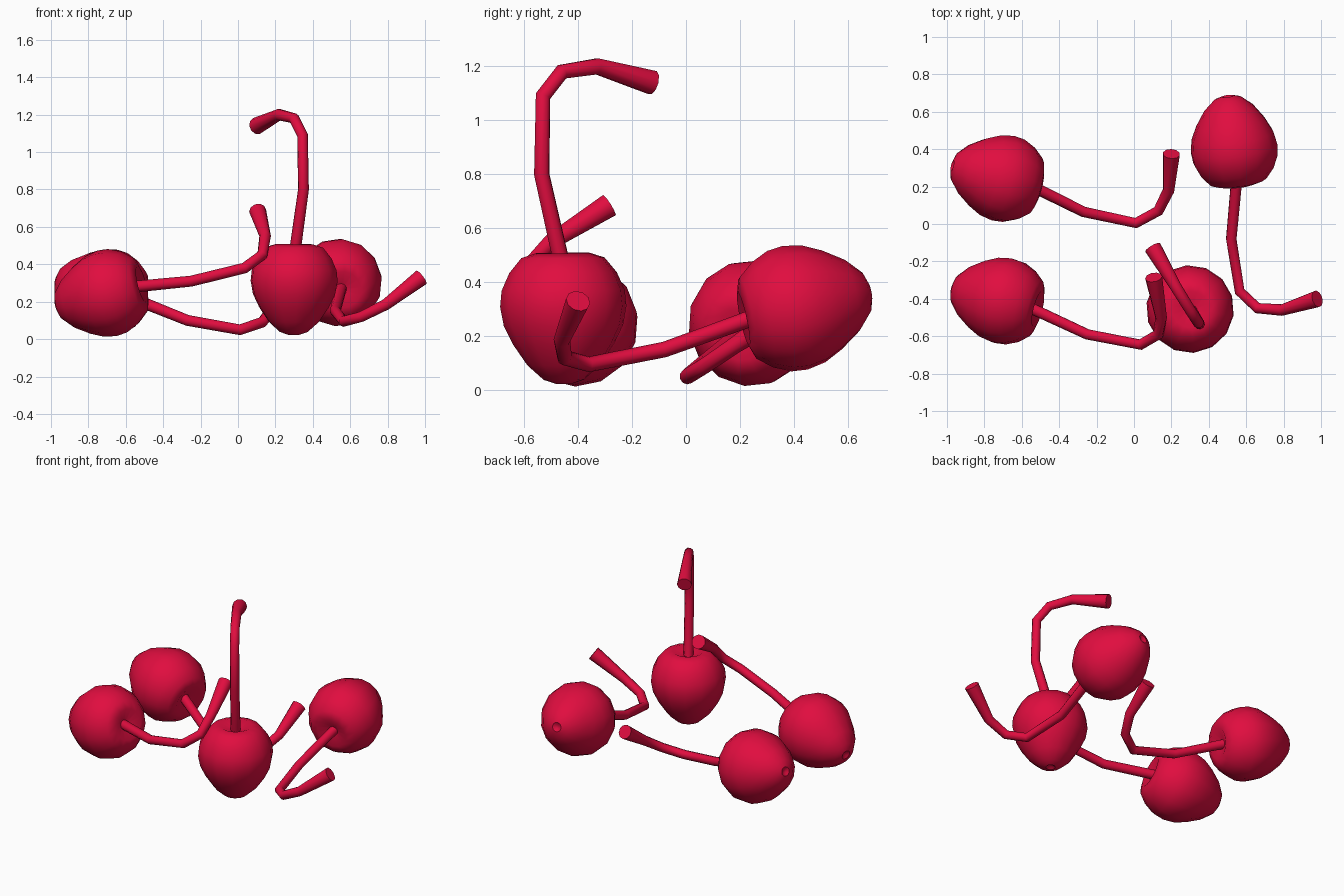
import bpy, bmesh, math
from mathutils import Vector

if "Cube" in bpy.data.objects:
    bpy.data.objects.remove(bpy.data.objects["Cube"])

red = bpy.data.materials.new("cherry red")
red.diffuse_color = (0.75, 0.004, 0.05, 1)
red.use_nodes = True
red.node_tree.nodes["Principled BSDF"].inputs["Base Color"].default_value = red.diffuse_color

# fruit outline: (radius, height from the widest ring), dimpled at both ends
PROFILE = [(0.03, 0.165), (0.10, 0.198), (0.155, 0.18), (0.20, 0.125), (0.229, 0.06),
           (0.235, 0.0), (0.222, -0.07), (0.188, -0.14), (0.135, -0.218),
           (0.075, -0.272), (0.03, -0.287), (0.012, -0.275)]
STEM_RADII = [0.031, 0.029, 0.029, 0.029, 0.031, 0.046]

# each cherry: centre of widest ring, then stem points after the fruit
CHERRIES = {
    "back_left": ((-0.70, 0.245, 0.25), [(-0.27, 0.065, 0.10), (0.01, 0.005, 0.05),
                  (0.13, 0.07, 0.09), (0.185, 0.18, 0.165), (0.20, 0.375, 0.295)]),
    "front_left": ((-0.70, -0.41, 0.245), [(-0.25, -0.59, 0.31), (0.035, -0.645, 0.38),
                   (0.13, -0.59, 0.45), (0.145, -0.50, 0.55), (0.105, -0.285, 0.685)]),
    "upright": ((0.30, -0.455, 0.31), [(0.35, -0.535, 0.80), (0.345, -0.53, 1.09),
                (0.30, -0.46, 1.18), (0.22, -0.33, 1.20), (0.10, -0.125, 1.14)]),
    "back_right": ((0.535, 0.405, 0.305), [(0.52, -0.08, 0.15), (0.565, -0.36, 0.095),
                   (0.66, -0.45, 0.12), (0.79, -0.46, 0.185), (0.98, -0.40, 0.33)]),
}


def ring(bm, centre, axis, side, radius, n):
    a = (side - axis * side.dot(axis)).normalized()
    b = axis.cross(a)
    return [bm.verts.new(centre + radius * (a * math.cos(t) + b * math.sin(t)))
            for t in (2 * math.pi * i / n for i in range(n))]


def loft(name, sections, side, n):
    """Skin rings given as (centre, axis, radius) and cap both ends."""
    bm = bmesh.new()
    rings = [ring(bm, c, ax, side, r, n) for c, ax, r in sections]
    for p, q in zip(rings, rings[1:]):
        for i in range(n):
            j = (i + 1) % n
            bm.faces.new((p[i], p[j], q[j], q[i]))
    bm.faces.new(rings[0])
    bm.faces.new(rings[-1])
    bmesh.ops.recalc_face_normals(bm, faces=bm.faces)
    mesh = bpy.data.meshes.new(name)
    bm.to_mesh(mesh)
    bm.free()
    mesh.materials.append(red)
    obj = bpy.data.objects.new(name, mesh)
    bpy.context.collection.objects.link(obj)
    bpy.ops.object.select_all(action='DESELECT')
    obj.select_set(True)
    bpy.context.view_layer.objects.active = obj
    bpy.ops.object.shade_smooth_by_angle(angle=math.radians(50))


for name, (centre, points) in CHERRIES.items():
    centre = Vector(centre)
    path = [Vector(p) for p in points]
    # fruit axis follows from the stem's first and last directions
    first = (path[1] - path[0]).normalized()
    last = (path[-1] - path[-2]).normalized()
    start = (path[0] - centre).normalized()
    up = start
    for _ in range(8):
        first = (path[0] - (centre + up * 0.18)).normalized()
        up = (first * 1.12 + last * 0.318).normalized()
    # fruit
    loft("fruit_" + name, [(centre + up * h, up, r) for r, h in PROFILE], last, 14)
    # stem
    path.insert(0, centre + up * 0.14)
    dirs = [(b - a).normalized() for a, b in zip(path, path[1:])]
    axes = [dirs[0]] + [(a + b).normalized() for a, b in zip(dirs, dirs[1:])] + [dirs[-1]]
    normal = dirs[0].cross(dirs[-1]).normalized()
    loft("stem_" + name, list(zip(path, axes, STEM_RADII)), normal, 10)
